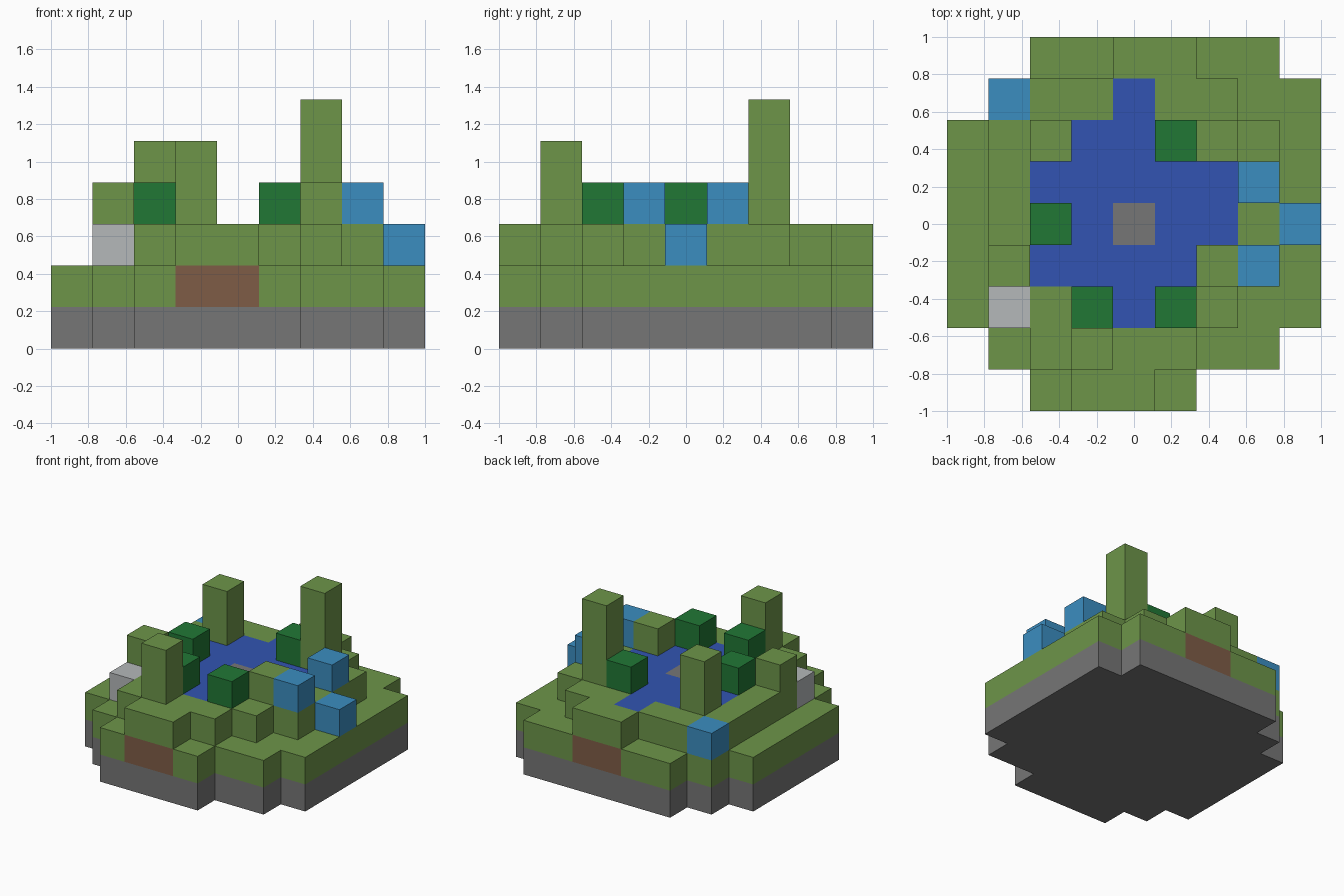
import bpy
import bmesh
from mathutils import Vector

if "Cube" in bpy.data.objects:
    bpy.data.objects.remove(bpy.data.objects["Cube"], do_unlink=True)

SIZE = 9
CELL = 2 / SIZE

# Column heights in blocks, rows running from back to front
HEIGHTS = [
    "..223322.",
    ".33333322",
    "235334632",
    "233333342",
    "234333333",
    "243333442",
    "233434322",
    ".2353322.",
    "..2332...",
]

# Kind of the top block: grass, water, blue block, shrub, stone, pale block
TOPS = [
    "..gggggg.",
    ".bggwgggg",
    "gggwwtggg",
    "ggwwwwwbg",
    "ggtwswwgb",
    "ggwwwwgbg",
    "gpgtwtggg",
    ".ggggggg.",
    "..gggg...",
]
TOP_PARTS = {"w": "pond_water", "b": "blue_blocks", "t": "shrubs",
             "s": "pond_stone", "p": "pale_block"}
DIRT = {(3, 0), (4, 0), (4, 8), (5, 8)}


def linear(c):
    c /= 255
    return c / 12.92 if c <= 0.04045 else ((c + 0.055) / 1.055) ** 2.4


def material(name, rgb):
    mat = bpy.data.materials.new(name)
    mat.use_nodes = True
    color = [linear(c) for c in rgb] + [1]
    mat.diffuse_color = color
    shader = mat.node_tree.nodes["Principled BSDF"]
    shader.inputs["Base Color"].default_value = color
    shader.inputs["Roughness"].default_value = 0.9
    return mat


grass = material("grass green", (109, 149, 73))
stone = material("stone grey", (118, 118, 118))
MATERIALS = {
    "stone_base": stone,
    "pond_stone": stone,
    "grass_ground": grass,
    "grass_bank": grass,
    "grass_pillars": grass,
    "dirt_patches": material("dirt brown", (127, 92, 70)),
    "pond_water": material("deep water blue", (50, 84, 178)),
    "blue_blocks": material("light blue", (59, 141, 192)),
    "shrubs": material("dark leaf green", (33, 119, 53)),
    "pale_block": material("pale grey", (181, 184, 186)),
}


def part_at(i, j, k, height, top):
    if k == 0:
        return "stone_base"
    if k == 1:
        return "dirt_patches" if (i, j) in DIRT else "grass_ground"
    if k == height - 1 and top in TOP_PARTS:
        return TOP_PARTS[top]
    return "grass_bank" if k == 2 else "grass_pillars"


# Sort every block into its part
blocks = {}
for row in range(SIZE):
    j = SIZE - 1 - row
    for i in range(SIZE):
        if HEIGHTS[row][i] != ".":
            height = int(HEIGHTS[row][i])
            for k in range(height):
                blocks[i, j, k] = part_at(i, j, k, height, TOPS[row][i])


def add_side(bm, cell, axis, sign):
    """Add one outward-facing square of a block."""
    normal, u, v = Vector(), Vector(), Vector()
    normal[axis] = sign
    u[(axis + 1) % 3] = 1
    v[(axis + 2) % 3] = sign
    middle = Vector(cell) + Vector((0.5, 0.5, 0.5)) + normal / 2
    offset = Vector((SIZE / 2, SIZE / 2, 0))
    corners = [(-1, -1), (1, -1), (1, 1), (-1, 1)]
    bm.faces.new([bm.verts.new((middle + u * a / 2 + v * b / 2 - offset) * CELL)
                  for a, b in corners])


# Build each part from the sides of its blocks that are open to the air
for name, mat in MATERIALS.items():
    bm = bmesh.new()
    for cell, part in blocks.items():
        if part != name:
            continue
        for axis in range(3):
            for sign in (-1, 1):
                neighbour = list(cell)
                neighbour[axis] += sign
                if tuple(neighbour) not in blocks:
                    add_side(bm, cell, axis, sign)
    bmesh.ops.remove_doubles(bm, verts=bm.verts, dist=0.001)
    mesh = bpy.data.meshes.new(name)
    bm.to_mesh(mesh)
    bm.free()
    mesh.materials.append(mat)
    bpy.context.collection.objects.link(bpy.data.objects.new(name, mesh))
